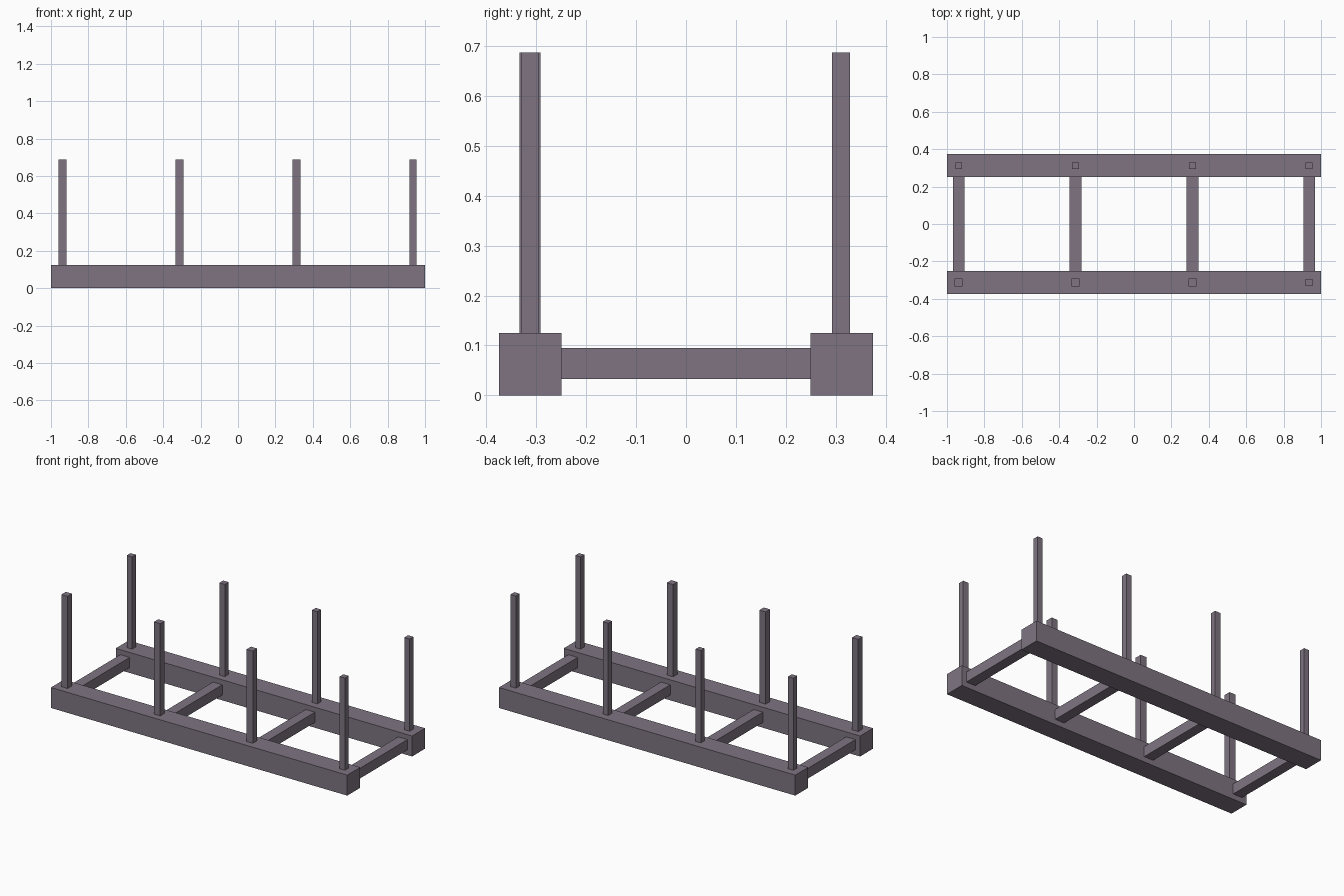
import bpy

if "Cube" in bpy.data.objects:
    bpy.data.objects.remove(bpy.data.objects["Cube"])

wood = bpy.data.materials.new("dark_timber")
wood.diffuse_color = (0.21, 0.175, 0.22, 1)
wood.use_nodes = True
wood.node_tree.nodes["Principled BSDF"].inputs["Base Color"].default_value = wood.diffuse_color


def box(name, center, size):
    bpy.ops.mesh.primitive_cube_add(size=1, location=center)
    ob = bpy.context.object
    ob.name = name
    ob.scale = size
    bpy.ops.object.transform_apply(location=False, rotation=False, scale=True)
    ob.data.materials.append(wood)
    return ob


stations = (-0.9375, -0.3125, 0.3125, 0.9375)

# Long base beams
for side, s in (("front", -1), ("back", 1)):
    box(f"{side}_beam", (0, s * 0.3125, 0.0625), (2, 0.125, 0.125))

for i, x in enumerate(stations):
    # Cross rungs between the beams
    box(f"cross_rung_{i + 1}", (x, 0, 0.0635), (0.0625, 0.5, 0.0625))
    # Upright stakes; the back row and the last front one are slimmer
    for side, y in (("front", -0.3125), ("back", 0.311)):
        w = 0.042 if side == "front" and i < 3 else 0.036
        px = 0.9355 if i == 3 else x
        box(f"{side}_stake_{i + 1}", (px, y, 0.40625), (w, w, 0.5625))
